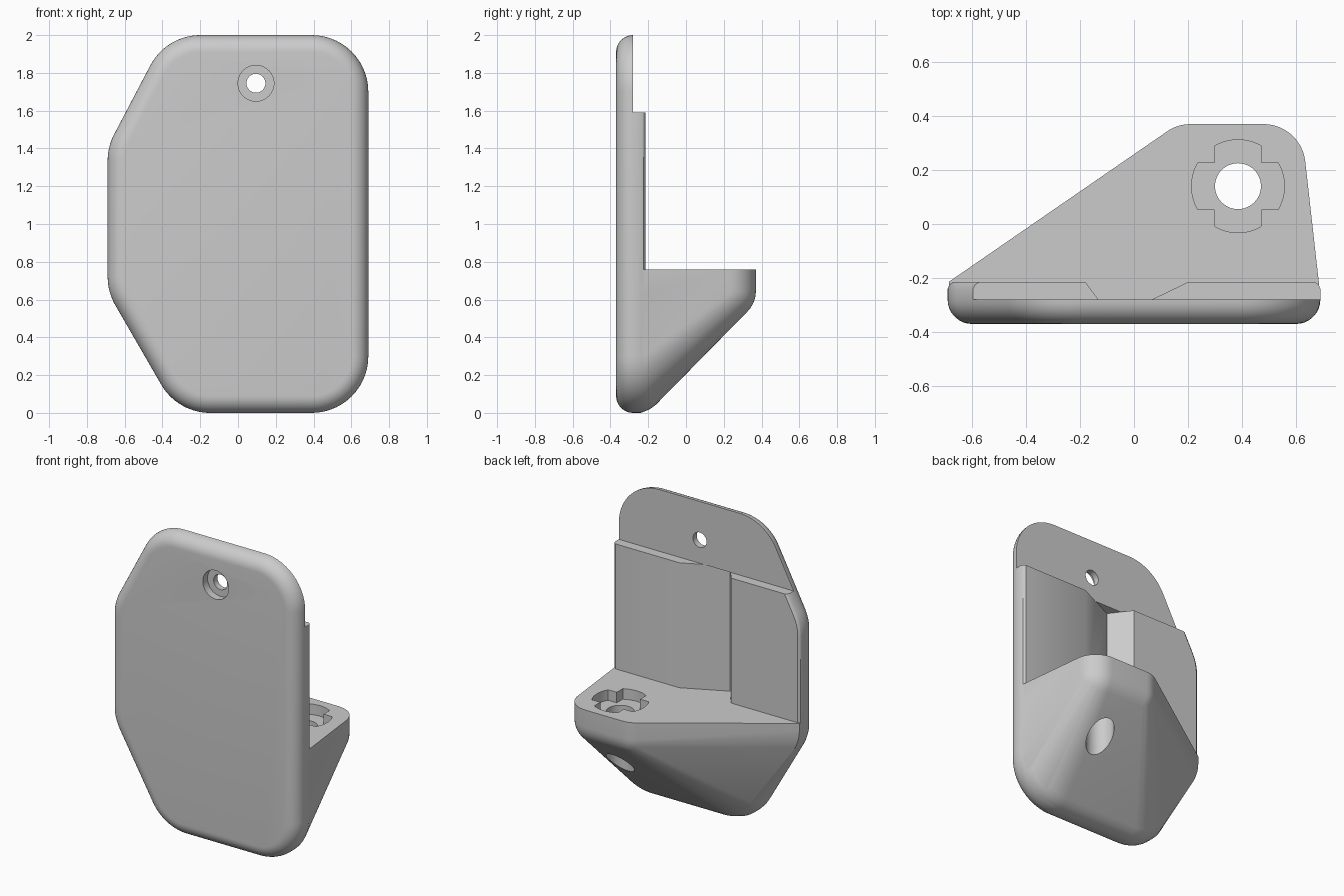
import bpy, bmesh, math
from math import sin, cos, tan, radians
from mathutils import Vector

if "Cube" in bpy.data.objects:
    bpy.data.objects.remove(bpy.data.objects["Cube"])

SHELF_Z = 0.76
LEDGE_Z = 1.59

grey = bpy.data.materials.new("plain grey")
grey.use_nodes = True
GREY = (0.6, 0.6, 0.6, 1)
grey.diffuse_color = GREY
grey.node_tree.nodes["Principled BSDF"].inputs["Base Color"].default_value = GREY


def finish(bm, name):
    bmesh.ops.recalc_face_normals(bm, faces=bm.faces)
    mesh = bpy.data.meshes.new(name)
    bm.to_mesh(mesh)
    bm.free()
    obj = bpy.data.objects.new(name, mesh)
    bpy.context.collection.objects.link(obj)
    mesh.materials.append(grey)
    return obj


def loft(name, rings):
    """Skin a list of equal point rings and cap both ends."""
    bm = bmesh.new()
    loops = [[bm.verts.new(p) for p in ring] for ring in rings]
    for a, b in zip(loops, loops[1:]):
        for i in range(len(a)):
            j = (i + 1) % len(a)
            bm.faces.new((a[i], a[j], b[j], b[i]))
    bm.faces.new(loops[0])
    bm.faces.new(loops[-1])
    return finish(bm, name)


def prism(name, points, z0, z1):
    return loft(name, [[(x, y, z) for x, y in points] for z in (z0, z1)])


def circle(cx, cy, r, n=48):
    return [(cx + r * cos(math.tau * i / n), cy + r * sin(math.tau * i / n)) for i in range(n)]


def combine(target, tool, operation):
    mod = target.modifiers.new(operation, "BOOLEAN")
    mod.operation, mod.solver, mod.object = operation, "EXACT", tool
    bpy.context.view_layer.objects.active = target
    bpy.ops.object.modifier_apply(modifier=mod.name)
    bpy.data.objects.remove(tool)


def outline(inset, radius=0.3, steps=14):
    """Rounded six-sided plate outline in x and z, shrunk by inset."""
    corners = [Vector(c) for c in ((-0.32, 0), (0.69, 0), (0.69, 2),
                                   (-0.38, 2), (-0.69, 1.41), (-0.69, 0.64))]
    pts = []
    for i, c in enumerate(corners):
        d0 = (c - corners[i - 1]).normalized()
        d1 = (corners[(i + 1) % len(corners)] - c).normalized()
        turn = d0.angle(d1)
        n0 = Vector((d0.y, -d0.x))
        centre = c - d0 * radius * tan(turn / 2) - n0 * radius
        start = math.atan2(n0.y, n0.x)
        for k in range(steps + 1):
            a = start + turn * k / steps
            pts.append(centre + Vector((cos(a), sin(a))) * (radius - inset))
    return pts


def plate_ring(y, inset):
    return [(p.x, y, p.y) for p in outline(inset)]


# Back plate with a rounded front rim
R = 0.09
levels = [(-0.28 - R * cos(radians(t)), R * (1 - sin(radians(t)))) for t in range(0, 91, 10)]
levels += [(-0.24, 0), (-0.225, 0.006), (-0.215, 0.02)]
bracket = loft("mounting_bracket", [plate_ring(y, d) for y, d in levels])

# Thinner top of the plate, then the vertical V channel
combine(bracket, prism("step_cutter", [(-1, -0.28), (1, -0.28), (1, 0), (-1, 0)], LEDGE_Z, 2.2), "DIFFERENCE")
combine(bracket, prism("channel_cutter", [(-0.08, -0.35), (0.439, -0.1), (-0.265, -0.1)], 0.6, LEDGE_Z), "DIFFERENCE")

# Shelf: hull between the lower plate and a rounded lobe
cloud = []
for y, inset in ((-0.362, 0.09), (-0.28, 0.003), (-0.265, 0.001), (-0.213, 0.006)):
    cloud += [p for p in plate_ring(y, inset) if p[2] < SHELF_Z and (p[2] > 0.35 or y < -0.25)]
    cloud += [(s * (0.69 - inset), y, SHELF_Z) for s in (-1, 1)]
for t in (15, 30, 45):
    y, inset = -0.265 + 0.15 * sin(radians(t)), 0.15 * (1 - cos(radians(t)))
    cloud += [p for p in plate_ring(y, inset) if p[2] < 0.35]
for cx in (0.21, 0.48):
    cloud += [(x, y, SHELF_Z) for x, y in circle(cx, 0.215, 0.155)]
    for t in range(0, 90, 9):
        r, z = 0.155 * cos(radians(t)), 0.645 - 0.155 * sin(radians(t))
        cloud += [(x, y, z) for x, y in circle(cx, 0.215, r)]
bm = bmesh.new()
for p in cloud:
    bm.verts.new(p)
hull = bmesh.ops.convex_hull(bm, input=bm.verts)
bmesh.ops.delete(bm, geom=[v for v in bm.verts if not v.link_faces], context="VERTS")
bmesh.ops.dissolve_limit(bm, angle_limit=radians(0.5), verts=bm.verts, edges=bm.edges)
combine(bracket, finish(bm, "shelf"), "UNION")

# Shelf bore and four-lobed locking recess
HX, HY = 0.385, 0.14
recess = []
for quarter in range(0, 360, 90):
    for t in range(-30, 31, 6):
        a = radians(quarter + t)
        recess.append((HX + 0.172 * cos(a), HY + 0.172 * sin(a)))
    a = radians(quarter + 45)
    recess.append((HX + 0.122 * cos(a), HY + 0.122 * sin(a)))
combine(bracket, prism("recess_cutter", recess, SHELF_Z - 0.07, 1), "DIFFERENCE")
combine(bracket, prism("bore_cutter", circle(HX, HY, 0.085), 0.05, 1), "DIFFERENCE")

# Counterbored screw hole near the top
for r, y0, y1 in ((0.095, -0.5, -0.32), (0.05, -0.5, 0)):
    ring = circle(0.095, 1.745, r)
    combine(bracket, loft("screw_cutter", [[(x, y, z) for x, z in ring] for y in (y0, y1)]), "DIFFERENCE")

# Smooth shading with crisp edges
bpy.ops.object.select_all(action="DESELECT")
bracket.select_set(True)
bpy.context.view_layer.objects.active = bracket
bpy.ops.object.shade_smooth_by_angle(angle=radians(30))
